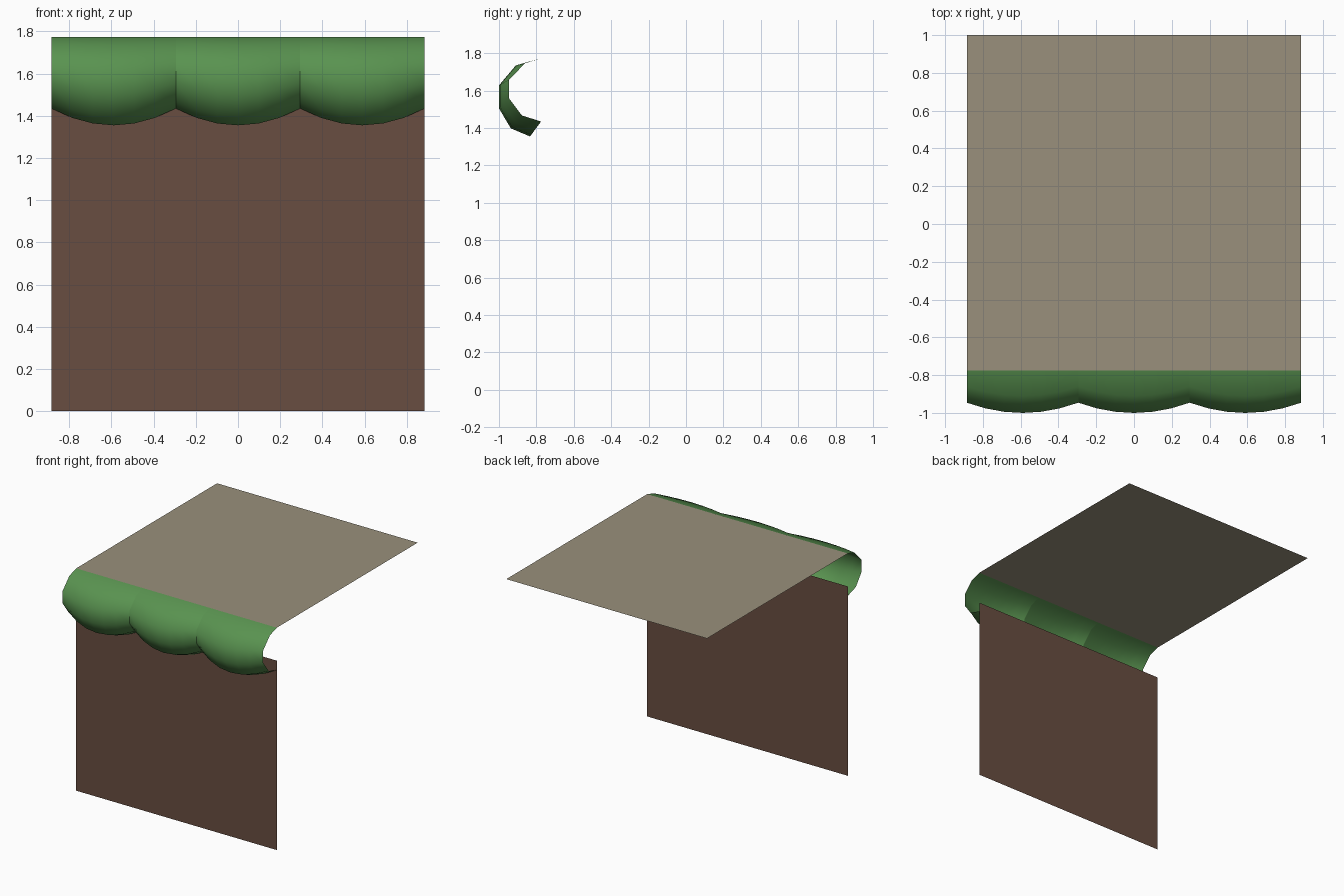
import bpy

if "Cube" in bpy.data.objects:
    bpy.data.objects.remove(bpy.data.objects["Cube"])

HALF = 0.885      # half width
FRONT = -0.775    # wall position
TOP = 1.773       # height of the upper surface
BAYS, STEPS = 3, 6


def material(name, rgb):
    m = bpy.data.materials.new(name)
    m.diffuse_color = (*rgb, 1)
    m.use_nodes = True
    m.node_tree.nodes["Principled BSDF"].inputs["Base Color"].default_value = m.diffuse_color
    return m


def sheet(name, rows, mat, smooth=False):
    """Quad grid surface from equally long rows of points."""
    n = len(rows[0])
    verts = [p for row in rows for p in row]
    faces = [(i * n + j, i * n + j + 1, (i + 1) * n + j + 1, (i + 1) * n + j)
             for i in range(len(rows) - 1) for j in range(n - 1)]
    mesh = bpy.data.meshes.new(name)
    mesh.from_pydata(verts, [], faces)
    mesh.materials.append(mat)
    obj = bpy.data.objects.new(name, mesh)
    bpy.context.collection.objects.link(obj)
    if smooth:
        mesh.shade_smooth()
    return obj


earth = material("earth", (0.14, 0.075, 0.052))
path = material("path", (0.32, 0.28, 0.20))
grass = material("grass", (0.10, 0.29, 0.08))

# Flat upper ground
sheet("top_ground", [[(-HALF, FRONT, TOP), (-HALF, 1, TOP)],
                     [(HALF, FRONT, TOP), (HALF, 1, TOP)]], path)

# Front earth wall, facing -y
sheet("front_wall", [[(-HALF, FRONT, 1.51), (-HALF, FRONT, 0)],
                     [(HALF, FRONT, 1.51), (HALF, FRONT, 0)]], earth)

# Overhang profiles (y, z): at the seams and at the middle of each bulge
seam = [(FRONT, TOP), (-0.861, 1.746), (-0.946, 1.658), (-0.946, 1.558),
        (-0.877, 1.467), (FRONT, 1.435)]
bulge = [(FRONT, TOP), (-0.91, 1.735), (-1.0, 1.628), (-1.0, 1.505),
         (-0.936, 1.398), (-0.834, 1.355)]

# Three scalloped grass bays hanging over the edge
width = 2 * HALF / BAYS
for b in range(BAYS):
    rows = []
    for s in range(STEPS + 1):
        t = 2 * s / STEPS - 1
        f = 1 - t * t
        x = -HALF + width * (b + s / STEPS)
        rows.append([(x, a[0] + f * (c[0] - a[0]), a[1] + f * (c[1] - a[1]))
                     for a, c in zip(seam, bulge)])
    # Normals point outward
    sheet(f"grass_overhang_{b + 1}", [r[::-1] for r in rows][::-1], grass, True)

# Make the flat sheets face up and forward, the overhang outward
for o in bpy.context.collection.objects:
    n = sum((p.normal.z - p.normal.y for p in o.data.polygons))
    if n < 0:
        o.data.flip_normals()
